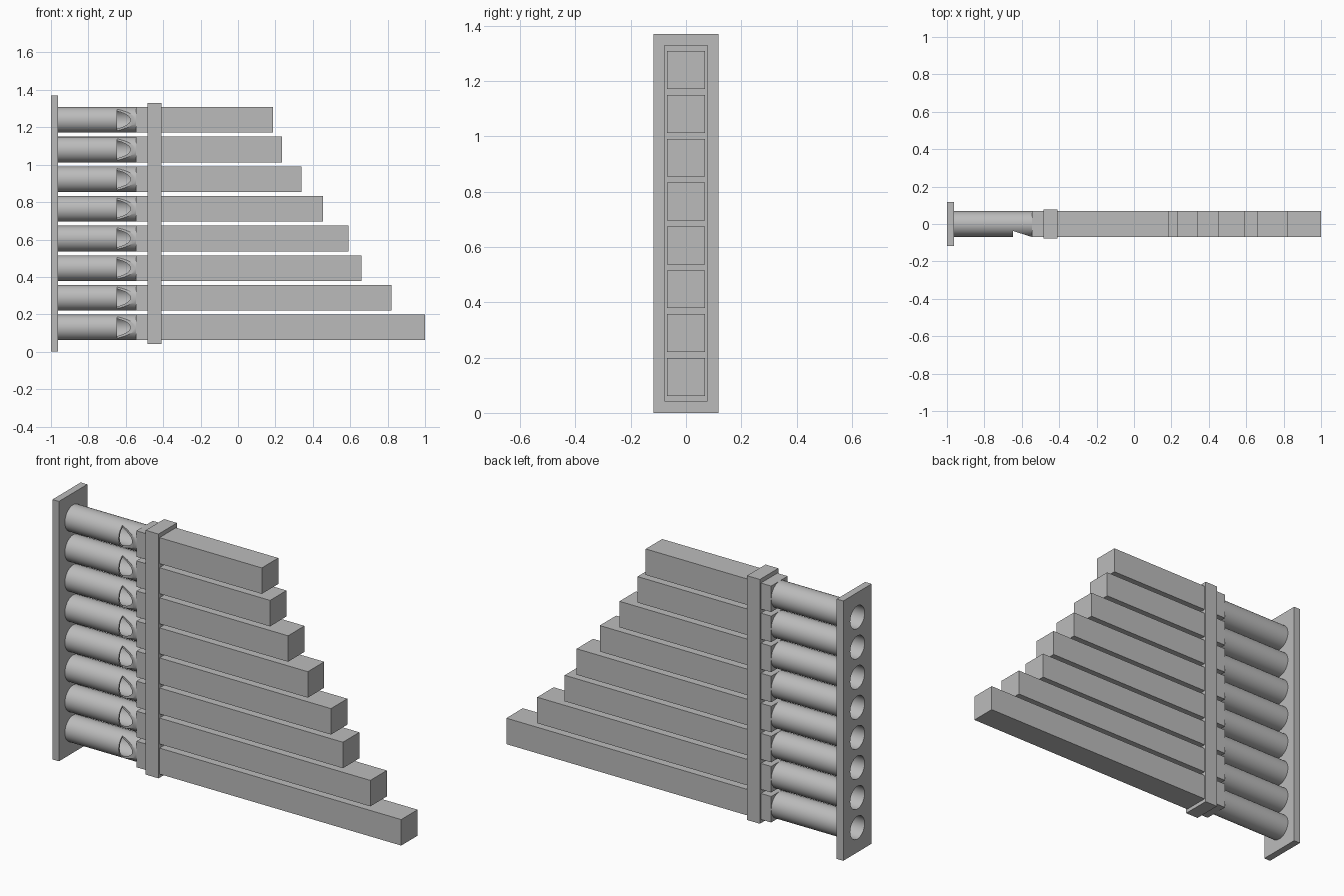
import bpy, bmesh
from math import pi
from mathutils import Matrix, Vector

if "Cube" in bpy.data.objects:
    bpy.data.objects.remove(bpy.data.objects["Cube"], do_unlink=True)

grey = bpy.data.materials.new("Plain grey")
grey.use_nodes = True
grey.diffuse_color = (0.5, 0.5, 0.5, 1)
grey.node_tree.nodes["Principled BSDF"].inputs["Base Color"].default_value = (0.5, 0.5, 0.5, 1)

# Shared layout: eight pipes stacked in z, lying along x
ENDS = [1.0, 0.82, 0.66, 0.59, 0.455, 0.34, 0.235, 0.187]
HEIGHTS = [0.13 + i * 0.1585 for i in range(len(ENDS))]
HALF = 0.0685
PLATE_IN, BAR_START = -0.962, -0.545


def finish(bm, name):
    bmesh.ops.recalc_face_normals(bm, faces=bm.faces)
    mesh = bpy.data.meshes.new(name)
    bm.to_mesh(mesh)
    bm.free()
    mesh.materials.append(grey)
    obj = bpy.data.objects.new(name, mesh)
    bpy.context.collection.objects.link(obj)
    return obj


def box(name, low, high):
    low, high = Vector(low), Vector(high)
    bm = bmesh.new()
    bmesh.ops.create_cube(bm, size=1, matrix=Matrix.Translation((low + high) / 2)
                          @ Matrix.Diagonal((high - low).to_4d()))
    return finish(bm, name)


def rods(name, x0, x1, radius):
    bm = bmesh.new()
    for z in HEIGHTS:
        bmesh.ops.create_cone(bm, cap_ends=True, segments=48, radius1=radius, radius2=radius,
                              depth=x1 - x0,
                              matrix=Matrix.Translation(((x0 + x1) / 2, 0, z))
                              @ Matrix.Rotation(pi / 2, 4, "Y"))
    return finish(bm, name)


def activate(obj):
    bpy.ops.object.select_all(action="DESELECT")
    obj.select_set(True)
    bpy.context.view_layer.objects.active = obj


def cut(obj, cutter):
    mod = obj.modifiers.new("Cut", "BOOLEAN")
    mod.operation = "DIFFERENCE"
    mod.solver = "EXACT"
    mod.object = cutter
    activate(obj)
    bpy.ops.object.modifier_apply(modifier=mod.name)


# End plate, round pipe feet and the strap around the bars
plate = box("end_plate", (-1, -0.118, 0), (PLATE_IN, 0.118, 1.37))
feet = rods("pipe_feet", PLATE_IN, BAR_START, HALF)
box("strap", (-0.485, -0.077, 0.042), (-0.41, 0.077, 1.33))

# Square pipe bodies
for i, (end, z) in enumerate(zip(ENDS, HEIGHTS)):
    box(f"pipe_body_{i + 1}", (BAR_START, -HALF, z - HALF), (end, HALF, z + HALF))

# Wedge that slices the sloping mouths into the front of the feet
bm = bmesh.new()
outline = [(-0.648, -0.2), (-0.548, -0.2), (-0.548, -HALF), (-0.648, -0.037)]
face = bm.faces.new([bm.verts.new((x, y, -0.1)) for x, y in outline])
top = bmesh.ops.extrude_face_region(bm, geom=[face])["geom"]
bmesh.ops.translate(bm, vec=(0, 0, 1.6),
                    verts=[v for v in top if isinstance(v, bmesh.types.BMVert)])
wedge = finish(bm, "mouth_cutter")

# Bores run from the plate to the end of the feet
bore = rods("bore_cutter", -1.05, -0.552, 0.06)
cut(plate, bore)
cut(feet, bore)
cut(feet, wedge)
for helper in (bore, wedge):
    bpy.data.objects.remove(helper, do_unlink=True)

for obj in (plate, feet):
    activate(obj)
    bpy.ops.object.shade_smooth_by_angle(angle=pi / 6)
